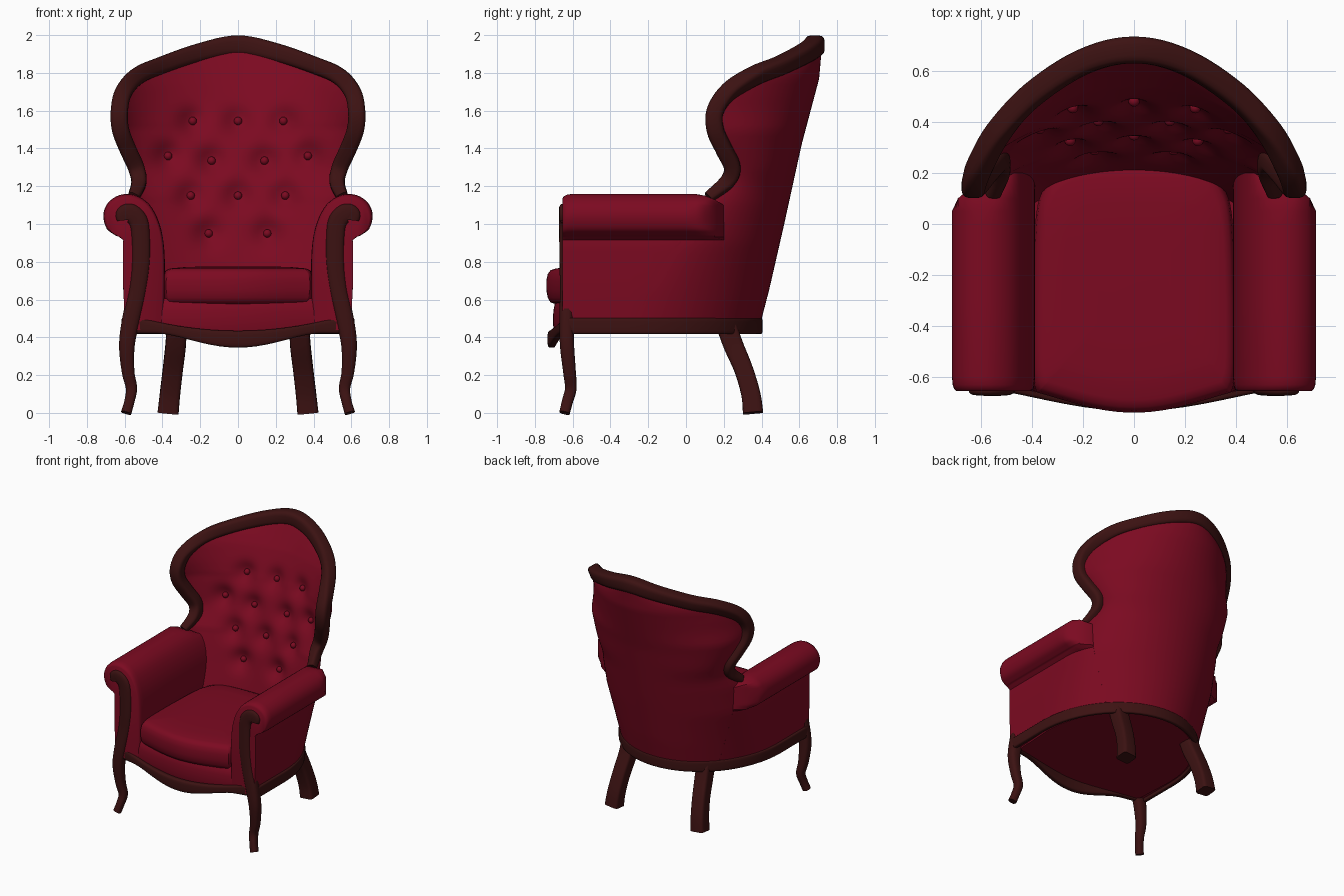
import bpy, bmesh, math
from mathutils import Vector

if "Cube" in bpy.data.objects:
    bpy.data.objects.remove(bpy.data.objects["Cube"])


def material(name, col):
    m = bpy.data.materials.new(name)
    m.diffuse_color = (*col, 1)
    m.use_nodes = True
    m.node_tree.nodes["Principled BSDF"].inputs["Base Color"].default_value = m.diffuse_color
    return m


RED = material("red_leather", (0.2, 0.003, 0.015))
WOOD = material("dark_wood", (0.045, 0.006, 0.006))


def loft(name, rings, mat, closed=True, mirror=False, angle=50):
    """Skin a list of equal-length rings; closed rings get end caps."""
    bm = bmesh.new()
    vs = [[bm.verts.new(p) for p in r] for r in rings]
    n = len(rings[0])
    for a, b in zip(vs, vs[1:]):
        for i in range(n if closed else n - 1):
            j = (i + 1) % n
            bm.faces.new((a[i], a[j], b[j], b[i]))
    if closed:
        bm.faces.new(vs[0])
        bm.faces.new(vs[-1])
    bmesh.ops.recalc_face_normals(bm, faces=bm.faces)
    me = bpy.data.meshes.new(name)
    bm.to_mesh(me)
    bm.free()
    ob = bpy.data.objects.new(name, me)
    bpy.context.collection.objects.link(ob)
    me.materials.append(mat)
    if mirror:
        ob.modifiers.new("mirror", 'MIRROR')
    bpy.context.view_layer.objects.active = ob
    ob.select_set(True)
    bpy.ops.object.shade_smooth_by_angle(angle=math.radians(angle))
    ob.select_set(False)
    return ob


def spline(pts, n=6):
    """Catmull-Rom through points of any dimension."""
    out = []
    for i in range(len(pts) - 1):
        p = [pts[max(i - 1, 0)], pts[i], pts[i + 1], pts[min(i + 2, len(pts) - 1)]]
        for k in range(n):
            t = k / n
            out.append(tuple(0.5 * (2 * b + (c - a) * t + (2 * a - 5 * b + 4 * c - d) * t * t
                                    + (3 * b - a - 3 * c + d) * t ** 3) for a, b, c, d in zip(*p)))
    return out + [tuple(pts[-1])]


def sweep(name, pts, ref, mat, power=0.7, n=16, mirror=False):
    """Sweep a rounded section; points are (x, y, z, half width, half depth along ref)."""
    ref, P, rings = Vector(ref), [Vector(p[:3]) for p in pts], []
    for i, p in enumerate(P):
        t = (P[min(i + 1, len(P) - 1)] - P[max(i - 1, 0)]).normalized()
        s = t.cross(ref).normalized()
        u = s.cross(t)
        ring = []
        for k in range(n):
            a = math.tau * (k + 0.5) / n
            c, d = math.cos(a), math.sin(a)
            ring.append(p + s * pts[i][3] * math.copysign(abs(c) ** power, c)
                        + u * pts[i][4] * math.copysign(abs(d) ** power, d))
        rings.append(ring)
    return loft(name, rings, mat, mirror=mirror)


def lookup(table, z):
    """Linear interpolation in rows of (z, value, ...)."""
    for a, b in zip(table, table[1:]):
        if z <= b[0]:
            t = max(0, (z - a[0]) / (b[0] - a[0]))
            return [u + (v - u) * t for u, v in zip(a[1:], b[1:])]
    return list(table[-1][1:])


# carved frame around the back
half = [(.555, .12, 1.14, .03, .03), (.525, .215, 1.22, .04, .04), (.54, .245, 1.30, .044, .044),
        (.585, .2, 1.4, .045, .045), (.622, .155, 1.5, .046, .046), (.628, .155, 1.6, .046, .046),
        (.605, .225, 1.7, .046, .046), (.53, .362, 1.785, .046, .046), (.4, .505, 1.842, .046, .048),
        (.2, .635, 1.908, .05, .05), (0, .682, 1.945, .054, .053)]
frame = spline(half + [(-p[0], *p[1:]) for p in reversed(half[:-1])])
sweep("back_frame", frame, (0, 1, 0), WOOD, power=.55)

# back surfaces: horizontal arcs ending on the frame
EDGE = [(.42, .595, -.3), (.66, .608, -.2), (.9, .61, -.05), (1.13, .56, .12)] + [
    (p[2], p[0], p[1]) for p in frame[:len(frame) // 2 + 1]]
OUTER = [(.42, .38), (.65, .44), (1.0, .52), (1.42, .612), (1.77, .705), (1.945, .72)]
INNER = [(.5, .19), (.75, .235), (1.15, .33), (1.54, .46), (1.945, .655)]
BUTTONS = [(x, z) for z, xs in ((1.545, (-.24, 0, .24)), (1.36, (-.37, .37)), (1.335, (-.14, .14)),
                                (1.15, (-.25, 0, .25)), (.95, (-.155, .155))) for x in xs]


def arc_angle(z):
    return math.radians(90 - 45 * min(1, max(0, (z - 1.5) / .44)))


def back_point(u, z, table, tuft=False):
    xe, ye = lookup(EDGE, z)
    yb, am = lookup(table, z)[0], arc_angle(z)
    a = u * am
    x = xe * math.sin(a) / math.sin(am)
    y = yb - (yb - ye) * (1 - math.cos(a)) / (1 - math.cos(am))
    if tuft:
        pad = max(0, 1 - abs(u) ** 4) * min(1, (1.945 - z) / .2)
        dip = sum(math.exp(-((x - bx) ** 2 + (z - bz) ** 2) / .005) for bx, bz in BUTTONS)
        y += pad * (.05 * dip - .025)
    return (x, y, z)


def back_sheet(name, z0, table, tuft, rows, cols):
    rings = []
    for i in range(rows + 1):
        z = 1.944 - (1.944 - z0) * (1 - i / rows) ** 1.4
        rings.append([back_point(-1 + 2 * j / cols, z, table, tuft) for j in range(cols + 1)])
    loft(name, rings, RED, closed=False, angle=80)


back_sheet("outer_back", .43, OUTER, False, 50, 48)
back_sheet("tufted_back", .55, INNER, True, 80, 90)

for bx, bz in BUTTONS:
    xe, am = lookup(EDGE, bz)[0], arc_angle(bz)
    u = math.asin(bx / xe * math.sin(am)) / am
    p = Vector(back_point(u, bz, INNER, True)) - Vector((0, .006, 0))
    bpy.ops.mesh.primitive_uv_sphere_add(segments=14, ring_count=8, radius=.022, location=p)
    b = bpy.context.object
    b.name = "button"
    b.data.materials.append(RED)
    bpy.ops.object.shade_smooth()
    b.select_set(False)


# rolled arms, whose outer wall follows the curve of the back
def wall_x(y, z):
    xe, ye = lookup(EDGE, z)
    yb = lookup(OUTER, z)[0]
    return xe * math.sqrt(max(0, 1 - (max(0, y - ye) / (yb - ye)) ** 2))


prof = spline([(.395, .44), (.388, .65), (.39, .86), (.415, 1.0), (.47, 1.105), (.55, 1.155), (.63, 1.152),
               (.69, 1.11), (.713, 1.045), (.695, .975), (.65, .94), (.625, .915), (.62, .75),
               (.61, .44)], 4)
rings = []
for y, s, xmax, zmax in ((-.655, .9, 9, 9), (-.648, .95, 9, 9), (-.63, .985, 9, 9), (-.6, 1, 9, 9),
                         (-.3, 1, 9, 9), (-.2, 1, 9, 9), (-.1, 1, 9, 9), (0, 1, 9, 9), (.05, 1, 9, 9),
                         (.1, 1, .69, 1.15), (.15, 1, .63, 1.13), (.2, 1, .55, 1.1)):
    ring = []
    for x, z in prof:
        lim = wall_x(y, z) if z < .93 else xmax
        ring.append((min(.53 + (x - .53) * s, lim), y, min(.9 + (z - .9) * (s if z > .9 else 1), zmax)))
    rings.append(ring)
loft("arm", rings, RED, mirror=True)


# plan outlines for the seat
def base_outline(k=1.0):
    back = [(p[0] * k, p[1] * k) for p in (back_point(1 - j / 16, .44, OUTER) for j in range(33))]
    return [(.595 * k, -.62)] + back + [(-.595 * k, -.62)]


def bow(x, w):
    return math.cos(math.pi / 2 * min(1, abs(x) / w)) ** 1.3


def stack(name, outline, cy, levels):
    loft(name, [[(x * s, cy + (y - cy) * s, z) for x, y in outline] for z, s in levels], RED)


front = [(-.56 + 1.12 * i / 24) for i in range(25)]
stack("seat_base", base_outline(.97)[1:-1] + [(x, -.63 - .075 * bow(x, .56)) for x in front], -.15,
      ((.43, .985), (.47, 1), (.54, .995), (.58, .98), (.605, .95)))

side = [(.388, -.63), (.397, -.56), (.397, -.3), (.385, 0), (.36, .12), (.3, .2), (.2, .228), (0, .232)]
side = spline(side, 4)
cush = [.378 * -math.cos(math.pi * i / 20) for i in range(21)]
cush = [(x, -.645 - .092 * bow(x, .44)) for x in cush] + side + [(-x, y) for x, y in reversed(side[:-1])]
stack("seat_cushion", cush, -.25,
      ((.575, .9), (.585, .96), (.61, .99), (.65, 1.005), (.7, 1.005), (.735, .99), (.755, .96),
       (.765, .9), (.772, .7), (.776, .4)))

# wooden rails
sweep("base_rail", [(x, y, .46, .016, .042) for x, y in base_outline(1.01)], (0, 0, 1), WOOD, power=.4)
apron = []
for x in front:
    top = .435 + .08 * (x / .56) ** 2
    low = .345 + .075 * (1 - bow(x, .42) ** 1.2)
    apron.append((x, -.628 - .083 * bow(x, .56), (top + low) / 2, .022, (top - low) / 2))
sweep("front_apron", apron, (0, 0, 1), WOOD, power=.5)

# front posts with scroll, flowing into cabriole legs
post = [(.6, -.65, 1.02, .04, .02), (.6, -.65, 1.05, .048, .022), (.567, -.65, 1.056, .05, .024),
        (.53, -.648, 1.02, .05, .025), (.516, -.645, .95, .049, .027), (.514, -.64, .8, .049, .03),
        (.532, -.635, .65, .047, .033), (.565, -.632, .5, .048, .038), (.588, -.63, .36, .042, .038),
        (.582, -.617, .22, .034, .034), (.564, -.61, .13, .03, .031), (.575, -.628, .06, .027, .029),
        (.592, -.643, 0, .028, .028)]
sweep("front_leg", spline(post), (0, 1, 0), WOOD, mirror=True)

# splayed rear legs
rear = [(.325, .215, .46, .054, .054), (.33, .25, .36, .053, .054), (.345, .305, .23, .05, .053),
        (.36, .343, .1, .051, .054), (.37, .355, 0, .054, .056)]
sweep("rear_leg", spline(rear), (1, 0, 0), WOOD, power=.35, mirror=True)
